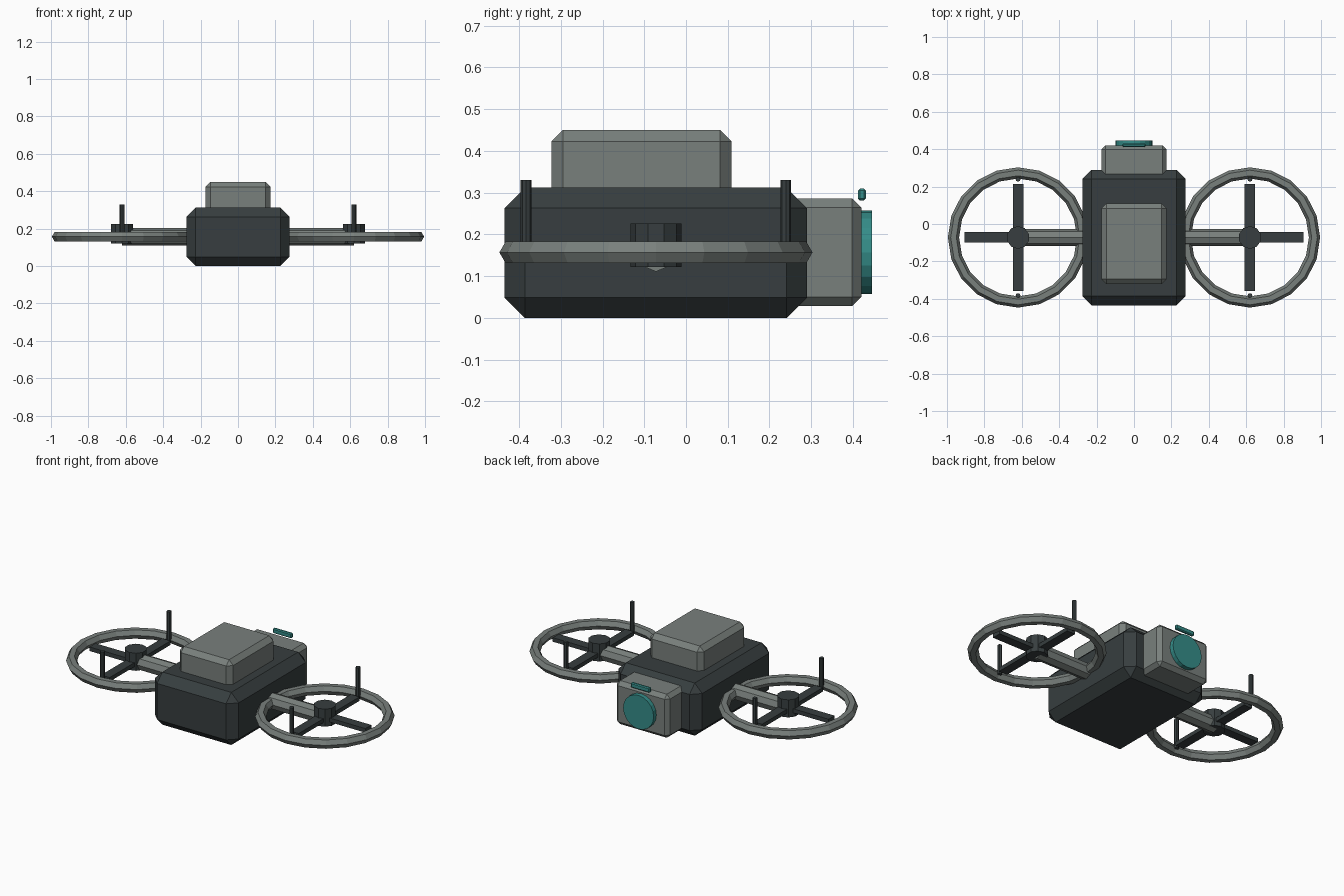
import bpy, bmesh, math
from mathutils import Matrix, Vector

if "Cube" in bpy.data.objects:
    bpy.data.objects.remove(bpy.data.objects["Cube"])


def material(name, rgb):
    m = bpy.data.materials.new(name)
    m.diffuse_color = (*rgb, 1)
    m.use_nodes = True
    m.node_tree.nodes["Principled BSDF"].inputs["Base Color"].default_value = m.diffuse_color
    return m


DARK = material("charcoal", (0.038, 0.048, 0.050))
GREY = material("warm grey", (0.190, 0.215, 0.203))
TEAL = material("teal", (0.035, 0.265, 0.250))


def finish(bm, name, mat):
    bmesh.ops.recalc_face_normals(bm, faces=bm.faces)
    me = bpy.data.meshes.new(name)
    bm.to_mesh(me)
    bm.free()
    me.materials.append(mat)
    ob = bpy.data.objects.new(name, me)
    bpy.context.collection.objects.link(ob)
    return ob


def box(name, mat, lo, hi, chamfer=0):
    lo, hi = Vector(lo), Vector(hi)
    bm = bmesh.new()
    bmesh.ops.create_cube(bm, size=1)
    bmesh.ops.scale(bm, vec=hi - lo, verts=bm.verts)
    bmesh.ops.translate(bm, vec=(lo + hi) / 2, verts=bm.verts)
    if chamfer:
        bmesh.ops.bevel(bm, geom=bm.edges[:], offset=chamfer, segments=1,
                        affect='EDGES', profile=0.5)
    return finish(bm, name, mat)


def rod(name, mat, start, end, radius, sides):
    start, end = Vector(start), Vector(end)
    axis = end - start
    bm = bmesh.new()
    turn = axis.to_track_quat('Z', 'Y').to_matrix().to_4x4()
    bmesh.ops.create_cone(bm, cap_ends=True, segments=sides, radius1=radius,
                          radius2=radius, depth=axis.length,
                          matrix=Matrix.Translation((start + end) / 2) @ turn)
    return finish(bm, name, mat)


def ring(name, mat, centre, major, minor, n, k):
    bm = bmesh.new()
    rows = []
    for i in range(n):
        a = 2 * math.pi * i / n
        row = []
        for j in range(k):
            b = 2 * math.pi * j / k
            r = major + minor * math.cos(b)
            row.append(bm.verts.new(Vector(centre) + Vector(
                (r * math.cos(a), r * math.sin(a), minor * math.sin(b)))))
        rows.append(row)
    for i in range(n):
        p, q = rows[i], rows[(i + 1) % n]
        for j in range(k):
            bm.faces.new((p[j], q[j], q[(j + 1) % k], p[(j + 1) % k]))
    return finish(bm, name, mat)


# Hull, top pack and sensor head
box("body", DARK, (-0.275, -0.435, 0), (0.275, 0.29, 0.312), 0.049)
box("top_pack", GREY, (-0.175, -0.322, 0.24), (0.175, 0.109, 0.45), 0.027)
box("sensor_head", GREY, (-0.175, 0.17, 0.028), (0.175, 0.42, 0.286), 0.022)
rod("lens", TEAL, (0, 0.40, 0.157), (0, 0.446, 0.157), 0.1, 20)
box("indicator_bar", TEAL, (-0.062, 0.412, 0.281), (0.062, 0.431, 0.31), 0.005)

# Rotor assemblies on both sides
CY, CZ = -0.072, 0.157
for side, s in (("left", -1), ("right", 1)):
    cx = 0.62 * s
    rod(side + "_arm", GREY, (0.2 * s, CY, CZ), (cx, CY, CZ), 0.046, 8)
    ring(side + "_guard_ring", GREY, (cx, CY, CZ), 0.345, 0.03, 20, 6)
    rod(side + "_hub", DARK, (cx, CY, 0.122), (cx, CY, 0.226), 0.061, 10)
    box(side + "_blade_across", DARK, (cx - 0.285, CY - 0.028, 0.146),
        (cx + 0.285, CY + 0.028, 0.170))
    box(side + "_blade_along", DARK, (cx - 0.028, CY - 0.285, 0.146),
        (cx + 0.028, CY + 0.285, 0.170))
    for end, e in (("front", -1), ("rear", 1)):
        y = CY + 0.311 * e
        rod(f"{side}_{end}_pin", DARK, (cx, y, 0.15), (cx, y, 0.33), 0.013, 8)
